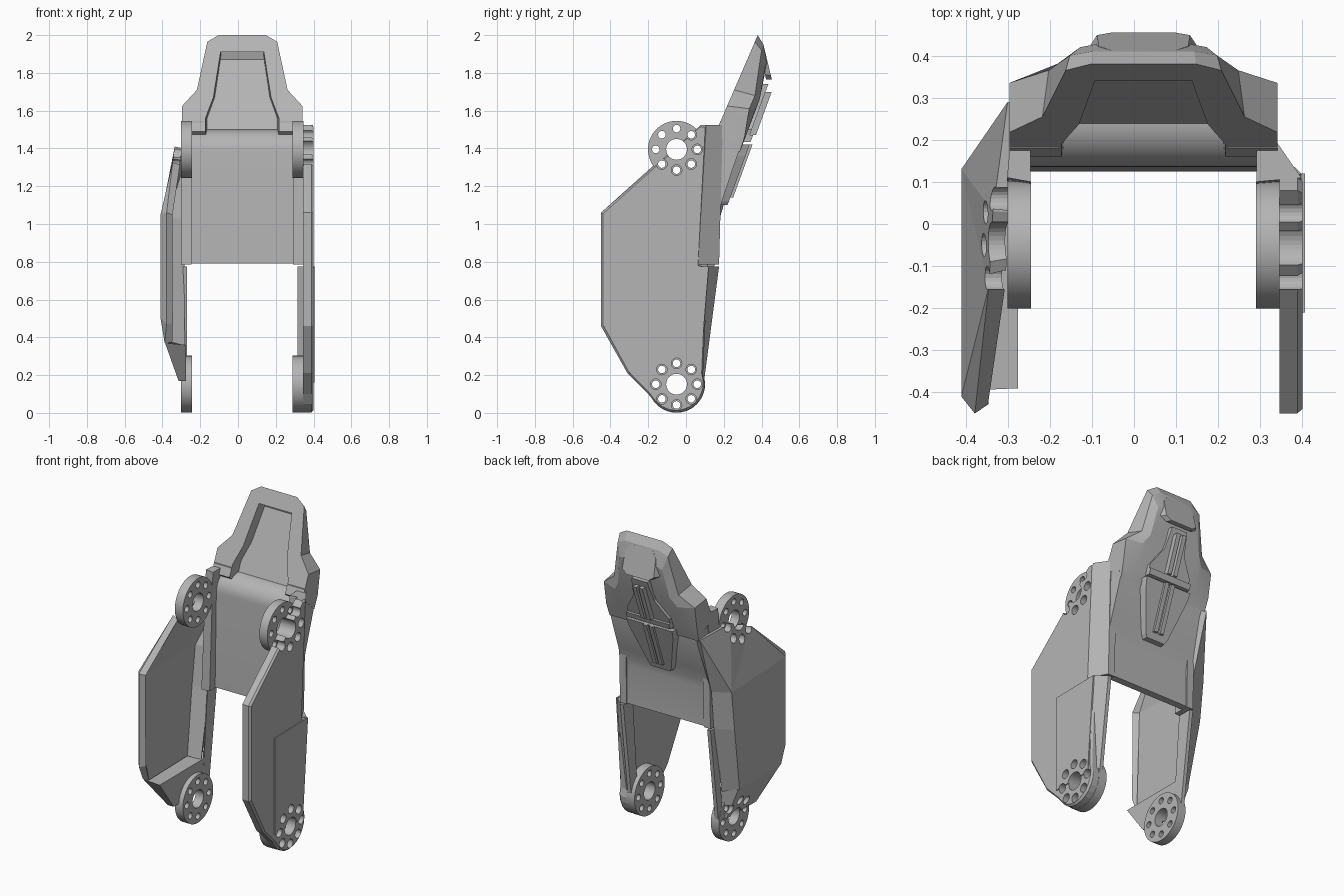
import bpy, bmesh, math
from mathutils import Vector, Matrix

cube = bpy.data.objects.get("Cube")
if cube:
    bpy.data.objects.remove(cube, do_unlink=True)

CX = 0.0225  # symmetry plane of the frame
TOP, LOW = (-0.05, 1.395), (-0.05, 0.152)  # pivot centres (y, z)

grey = bpy.data.materials.new("plain_grey")
grey.use_nodes = True
grey.diffuse_color = (0.46, 0.46, 0.46, 1)
grey.node_tree.nodes["Principled BSDF"].inputs["Base Color"].default_value = (0.46, 0.46, 0.46, 1)


def finish(name, bm, closed=True):
    bm.normal_update()
    bmesh.ops.recalc_face_normals(bm, faces=bm.faces)
    if closed and bm.calc_volume(signed=True) < 0:
        bmesh.ops.reverse_faces(bm, faces=bm.faces)
    me = bpy.data.meshes.new(name)
    bm.to_mesh(me)
    bm.free()
    me.materials.append(grey)
    ob = bpy.data.objects.new(name, me)
    bpy.context.collection.objects.link(ob)
    return ob


def loft(name, rings):
    """Closed solid through rings of equal length."""
    bm = bmesh.new()
    vs = [[bm.verts.new(p) for p in r] for r in rings]
    n = len(vs[0])
    for a, b in zip(vs, vs[1:]):
        for i in range(n):
            bm.faces.new((a[i], a[(i + 1) % n], b[(i + 1) % n], b[i]))
    caps = [bm.faces.new(vs[0]), bm.faces.new(vs[-1])]
    bm.normal_update()
    bmesh.ops.triangulate(bm, faces=caps)
    return finish(name, bm)


def prism_x(name, outline, x0, x1):
    return loft(name, [[(x, y, z) for y, z in outline] for x in (x0, x1)])


def slab(name, half, plane, d0, d1, shrink=1.0):
    """Symmetric slab lying on a leaning plane, from half an (x, z) outline."""
    full = half + [(-x, z) for x, z in reversed(half)]
    return loft(name, [[(CX + x * s, plane(z) + d, z) for x, z in full]
                       for d, s in ((d0, 1), (d1, shrink))])


def evaluated(ob):
    dg = bpy.context.evaluated_depsgraph_get()
    me = bpy.data.meshes.new_from_object(ob.evaluated_get(dg))
    ob.modifiers.clear()
    return me


def cut(ob, cutter):
    """Subtract the cutter, trying a second solver if the first loses the part."""
    for solver in ("EXACT", "MANIFOLD"):
        m = ob.modifiers.new("cut", "BOOLEAN")
        m.operation, m.object, m.solver = "DIFFERENCE", cutter, solver
        me = evaluated(ob)
        if len(me.polygons) > len(ob.data.polygons) // 2:
            ob.data = me
            break
    bpy.data.objects.remove(cutter, do_unlink=True)


def smooth(ob, angle=30):
    bpy.ops.object.select_all(action="DESELECT")
    ob.select_set(True)
    bpy.context.view_layer.objects.active = ob
    bpy.ops.object.shade_smooth_by_angle(angle=math.radians(angle))


def cylinders(name, centre, x, depth, specs):
    """Cylinders along x; specs are (ring radius, count, radius, sides)."""
    bm = bmesh.new()
    for ring, count, rad, sides in specs:
        for k in range(count):
            a = math.tau * k / count
            loc = Vector((x, centre[0] + ring * math.cos(a), centre[1] + ring * math.sin(a)))
            bmesh.ops.create_cone(bm, cap_ends=True, segments=sides, radius1=rad, radius2=rad, depth=depth,
                                  matrix=Matrix.Translation(loc) @ Matrix.Rotation(math.pi / 2, 4, "Y"))
    return finish(name, bm)


def bolt_cutter(centre, x, depth, rad):
    return cylinders("cutter", centre, x, depth, [(0, 1, 0.055, 32), (0.11, 8, rad, 20)])


def mirrored(half):
    return half + [(2 * CX - x, y, z) for x, y, z in reversed(half)]


# Pivot discs
for side, s in (("left", 1), ("right", -1)):
    for level, c in (("upper", TOP), ("lower", LOW)):
        x = CX + s * 0.295
        disc = cylinders(f"{side}_{level}_pivot_disc", c, x, 0.056, [(0, 1, 0.151, 64)])
        cut(disc, bolt_cutter(c, x, 0.2, 0.02))
        smooth(disc)

# Left side plate with a rounded lower end and a chamfered outer rim
arc = [(LOW[0] + 0.15 * math.cos(a), LOW[1] + 0.15 * math.sin(a))
       for a in (math.radians(d) for d in range(0, -136, -15))]
outline = [(-0.31, 0.21), (-0.45, 0.46), (-0.45, 1.06), (-0.14, 1.33), (0.08, 1.525), (0.11, 1.525),
           (0.07, 0.78), (0.115, 0.77), (0.09, 0.2)] + arc + [(-0.2, 0.1)]
inset = [(-0.12 + (y + 0.12) * 0.965, 0.76 + (z - 0.76) * 0.985) for y, z in outline]
plate = loft("left_side_plate", [[(x, y, z) for y, z in ring]
                                 for x, ring in ((0.345, outline), (0.388, outline), (0.4, inset))])
cover = prism_x("left_lower_panel", [(-0.21, 0.77), (0.12, 0.775), (0.07, 0.16), (-0.21, 0.16)], 0.397, 0.406)
cut(plate, bolt_cutter(TOP, 0.49, 0.3, 0.028))
for ob in (plate, cover):
    cut(ob, bolt_cutter(LOW, 0.49, 0.3, 0.028))

# Right side cover: a bent sheet with folded rims
pts = dict(A=(-.41, -.41, 1.05), B=(-.41, -.41, .5), C=(-.388, -.395, .37), D=(-.388, .02, .37),
           E=(-.41, .1, .78), G=(-.41, .13, 1.03), H=(-.30, .29, 1.39), I=(-.335, .03, 1.41),
           J=(-.345, -.15, 1.33), K=(-.378, -.45, 1.06), L=(-.378, -.45, .47),
           d=(-.30, .07, .35), e=(-.30, .15, .78), g=(-.30, .175, 1.02))
bm = bmesh.new()
v = {k: bm.verts.new(p) for k, p in pts.items()}
for f in ("ABCDEG", "AGJ", "AJK", "ABLK", "BCL", "GIJ", "GHI", "GgH", "EegG", "DdeE"):
    bm.faces.new([v[k] for k in f])
sheet = finish("right_side_cover", bm, closed=False)
if sum(p.normal.x * p.area for p in sheet.data.polygons) > 0:
    sheet.data.flip_normals()
sol = sheet.modifiers.new("thickness", "SOLIDIFY")
sol.thickness, sol.offset = 0.04, -1
sheet.data = evaluated(sheet)

# Ledge closing the bottom of the cover
ledge = loft("right_cover_ledge", [
    [(-.386, -.395, .37), (-.386, .03, .37), (-.275, .06, .36), (-.275, -.39, .36)],
    [(-.315, -.25, .17), (-.31, .04, .17), (-.275, .04, .17), (-.275, -.25, .17)]])
cut(sheet, bolt_cutter(TOP, -0.4, 0.3, 0.028))
cut(ledge, bolt_cutter(LOW, -0.4, 0.3, 0.028))

# Rails and lower arms joining the sides to the back
for side, s, out in (("left", 1, 0.375), ("right", -1, 0.324)):
    def section(points, z):
        return [(CX + s * x, y, z) for x, y in points]
    edge = min(out, 0.316)
    loft(f"{side}_rail", [
        section([(0.27, 0.07), (out, 0.065), (edge, 0.175), (0.27, 0.175)], 0.785),
        section([(0.268, 0.10), (out, 0.11), (edge, 0.195), (0.268, 0.195)], 1.525)])
    arm = loft(f"{side}_lower_arm", [
        section([(0.293, 0.03), (out, 0.06), (edge, 0.092), (0.293, 0.092)], 0.14),
        section([(0.293, 0.08), (out, 0.12), (edge, 0.175), (0.293, 0.175)], 0.775)])
    cut(arm, bolt_cutter(LOW, CX + s * 0.4, 0.3, 0.028))
    xs = sorted((CX + s * 0.2, CX + s * 0.318))
    prism_x(f"{side}_rim_foot", [(0.18, 1.545), (0.18, 1.46), (0.27, 1.42), (0.27, 1.56)], *xs)

# Back panel, curved at the top of its inner face
curve = [(0.25 - 0.115 * math.cos(a), 1.385 + 0.115 * math.sin(a))
         for a in (math.radians(d) for d in range(0, 91, 10))]
panel = prism_x("back_panel", [(0.125, 0.79)] + curve +
                [(0.3, 1.5), (0.305, 1.46), (0.2, 1.15), (0.178, 1.08), (0.17, 1.03), (0.17, 0.79)],
                CX - 0.312, CX + 0.312)
smooth(panel)


def rim(z):
    return 0.22 + 0.432 * (z - 1.63)


def back(z):
    return 0.17 + 0.365 * (z - 1.1)


def brow(z):
    return 0.41 + 0.24 * (1.95 - z)


# Head: tapered shell with side wings and a hollow front
shape = [(.125, 2.0), (.185, 1.965), (.24, 1.71), (.318, 1.625), (.318, 1.545), (.318, 1.49)]
front = [(CX + x, rim(z), z) for x, z in shape]
middle = [(CX + x, y, z) for x, y, z in ((.12, .41, 1.95), (.175, .40, 1.92), (.225, .365, 1.68),
          (.318, .335, 1.61), (.318, .31, 1.46), (.312, .285, 1.38))]
rear = [(CX + x, y, z) for x, y, z in ((.095, .43, 1.86), (.15, .42, 1.84), (.18, .39, 1.66),
        (.22, .365, 1.6), (.22, .315, 1.46), (.22, .285, 1.38))]
head = loft("head_shell", [mirrored(r) for r in (front, middle, rear)])
hollow = slab("cutter", [(.118, 1.91), (.157, 1.67), (.2, 1.56), (.2, 1.4)], rim, -0.05, 0.075, 0.93)
cut(head, hollow)
smooth(head, 15)

# Raised brow at the top of the back
slab("rear_brow", [(.09, 1.94), (.125, 1.9), (.13, 1.79), (.09, 1.765)], brow, -0.03, 0.0, 0.85)

# Rear shield with a cross of raised bars
slab("upper_shield", [(.06, 1.74), (.08, 1.61), (.16, 1.5), (.16, 1.46)], back, -0.04, 0.032, 0.92)
slab("lower_shield", [(.175, 1.42), (.165, 1.36), (.085, 1.12), (.07, 1.1)], back, -0.03, 0.05, 0.92)
slab("shield_crossbar", [(.15, 1.47), (.15, 1.435)], back, -0.03, 0.05)
for name, z0, z1 in (("upper", 1.47, 1.7), ("lower", 1.14, 1.42)):
    for side, s in (("left", 1), ("right", -1)):
        loft(f"{name}_{side}_bar", [[(CX + s * x, back(z) + d, z) for x, z in
             ((.008, z0), (.035, z0), (.035, z1), (.008, z1))] for d in (0.0, 0.065)])
